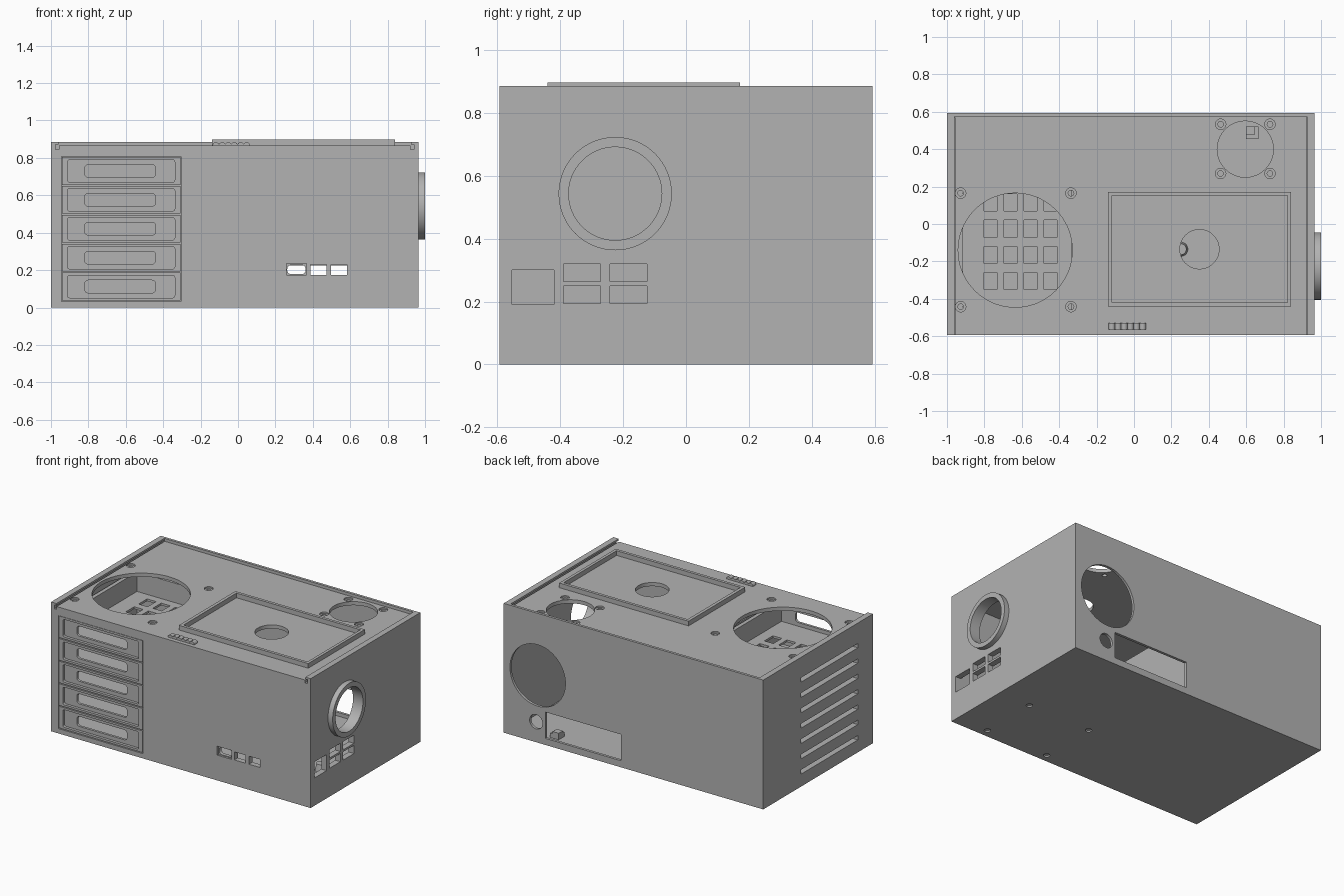
import bpy, bmesh
from math import pi
from mathutils import Matrix, Vector

if "Cube" in bpy.data.objects:
    bpy.data.objects.remove(bpy.data.objects["Cube"])

GREY = (0.45, 0.45, 0.45, 1)
mat = bpy.data.materials.new("plain grey")
mat.use_nodes = True
mat.diffuse_color = GREY
mat.node_tree.nodes["Principled BSDF"].inputs["Base Color"].default_value = GREY


def box(bm, x, y, z, radius=0, axis=1):
    """Box between (low, high) pairs; optional rounded edges along one axis."""
    part = bmesh.new()
    bmesh.ops.create_cube(part, size=1)
    spans = (x, y, z)
    for v in part.verts:
        v.co = Vector([s[0] if c < 0 else s[1] for c, s in zip(v.co, spans)])
    if radius:
        edges = [e for e in part.edges
                 if abs((e.verts[0].co - e.verts[1].co)[axis]) > 1e-6]
        bmesh.ops.bevel(part, geom=edges, offset=radius, segments=5,
                        profile=0.5, affect='EDGES')
    merge(bm, part)


def rod(bm, centre, radius, length, axis="Z", sides=48, radius_end=None):
    """Cylinder or cone centred on a point along an axis."""
    turn = {"X": Matrix.Rotation(pi / 2, 4, 'Y'),
            "Y": Matrix.Rotation(pi / 2, 4, 'X'), "Z": Matrix()}[axis]
    bmesh.ops.create_cone(bm, cap_ends=True, segments=sides, radius1=radius,
                          radius2=radius if radius_end is None else radius_end,
                          depth=length, matrix=Matrix.Translation(centre) @ turn)


def merge(bm, part):
    mesh = bpy.data.meshes.new("part")
    part.to_mesh(mesh)
    part.free()
    bm.from_mesh(mesh)
    bpy.data.meshes.remove(mesh)


def finish(name, bm):
    mesh = bpy.data.meshes.new(name)
    bm.to_mesh(mesh)
    bm.free()
    mesh.materials.append(mat)
    obj = bpy.data.objects.new(name, mesh)
    bpy.context.collection.objects.link(obj)
    return obj


def cut(obj, bm):
    """Subtract the cutter mesh from an object and drop the cutter."""
    cutter = finish("cutter", bm)
    cutter.hide_render = True
    mod = obj.modifiers.new("cut", 'BOOLEAN')
    mod.operation = 'DIFFERENCE'
    mod.solver = 'EXACT'
    mod.use_self = True
    mod.object = cutter
    select(obj)
    bpy.ops.object.modifier_apply(modifier=mod.name)
    bpy.data.objects.remove(cutter)


def select(obj):
    bpy.ops.object.select_all(action='DESELECT')
    obj.select_set(True)
    bpy.context.view_layer.objects.active = obj


def around(c, half):
    return (c - half, c + half)


# Case: hollow box with a sunken top between three rims
bm = bmesh.new()
box(bm, (-1, 0.965), (-0.593, 0.593), (0, 0.885))
case = finish("case", bm)

bm = bmesh.new()
box(bm, (-0.96, 0.925), (-0.555, 0.575), (0.02, 0.84))
cut(case, bm)

bm = bmesh.new()
box(bm, (-0.96, 0.925), (-1, 0.575), (0.865, 1))
for x in (-0.967, 0.932):
    box(bm, around(x, 0.009), (-1, 0.57), (0.845, 0.872))
cut(case, bm)

# Openings in every wall
bm = bmesh.new()
box(bm, (-0.945, -0.305), (-0.7, -0.5), (0.033, 0.807))            # drive bay
box(bm, (0.263, 0.362), (-0.7, -0.5), (0.178, 0.227), 0.022)       # front ports
for x in (0.43, 0.54):
    box(bm, around(x, 0.042), (-0.7, -0.5), (0.175, 0.23))
rod(bm, (0.965, -0.225, 0.543), 0.148, 0.2, "X", 64)               # side duct
box(bm, (0.9, 1.1), (-0.553, -0.42), (0.19, 0.3))                  # side ports
for y in (-0.33, -0.183):
    for z in (0.222, 0.292):
        box(bm, (0.9, 1.1), around(y, 0.059), around(z, 0.028))
for i in range(7):                                                 # side vents
    box(bm, (-1.1, -0.95), (-0.43, 0.183), around(0.1 + i * 0.105, 0.015))
rod(bm, (0.708, 0.593, 0.46), 0.21, 0.2, "Y", 64)                  # back holes
rod(bm, (0.72, 0.593, 0.14), 0.049, 0.2, "Y", 32)
box(bm, (0.078, 0.65), (0.5, 0.7), (0.045, 0.225))
rod(bm, (-0.635, -0.14, 0.86), 0.305, 0.2, "Z", 72)                # top holes
rod(bm, (0.595, 0.4, 0.86), 0.15, 0.2, "Z", 64)
rod(bm, (0.35, -0.135, 0.86), 0.105, 0.2, "Z", 48)
cut(case, bm)

# Port recess, fan screw holes with wide heads and floor screw holes
fan_screws = [(x, y) for x in (-0.927, -0.337) for y in (-0.442, 0.165)]
fan_screws += [(x, y) for x in (0.463, 0.727) for y in (0.27, 0.533)]
floor_screws = [(x, y) for x in (0.25, 0.725) for y in (-0.536, -0.135)]
bm = bmesh.new()
box(bm, (0.258, 0.367), (-0.7, -0.58), (0.173, 0.234))
for x, y in fan_screws:
    rod(bm, (x, y, 0.875), 0.028, 0.04, "Z", 24)
cut(case, bm)
bm = bmesh.new()
for x, y in fan_screws:
    rod(bm, (x, y, 0.85), 0.015, 0.1, "Z", 16)
for x, y in floor_screws:
    rod(bm, (x, y, 0), 0.02, 0.1, "Z", 20)
cut(case, bm)

# Duct collar on the side
bm = bmesh.new()
rod(bm, (0.981, -0.225, 0.543), 0.18, 0.038, "X", 64)
collar = finish("duct_collar", bm)
bm = bmesh.new()
rod(bm, (0.981, -0.225, 0.543), 0.148, 0.2, "X", 64)
cut(collar, bm)

# Raised frame on the top
bm = bmesh.new()
box(bm, (-0.14, 0.84), (-0.44, 0.172), (0.86, 0.897))
frame = finish("top_frame", bm)
bm = bmesh.new()
box(bm, (-0.118, 0.82), (-0.42, 0.152), (0.8, 1))
cut(frame, bm)

# Ribbed grip near the front edge
bm = bmesh.new()
for i in range(6):
    rod(bm, (-0.118 + i * 0.033, -0.547, 0.866), 0.018, 0.036, "Y", 16)
grip = finish("lid_grip", bm)

# Drive trays: recessed front, side rails, back and vented floor
BAY_STEP = 0.1545
for n in range(5):
    z = 0.112 + n * BAY_STEP
    bottom, top = z - 0.074, z + 0.074
    bm = bmesh.new()
    box(bm, (-0.942, -0.308), (-0.591, 0.24), (bottom, top))
    tray = finish("drive_tray_%d" % (n + 1), bm)
    bm = bmesh.new()
    box(bm, (-0.915, -0.335), (-0.555, 0.215), (bottom + 0.015, top + 0.1))
    box(bm, (-0.912, -0.338), (-0.7, -0.572), around(z, 0.06), 0.012)
    cut(tray, bm)
    bm = bmesh.new()
    box(bm, (-0.82, -0.44), (-0.7, -0.5), around(z, 0.034), 0.02)
    for i in range(4):
        for j in range(4):
            box(bm, around(-0.767 + i * 0.107, 0.034),
                around(-0.305 + j * 0.14, 0.046), (bottom - 0.02, bottom + 0.04))
    cut(tray, bm)

# Wall beside the trays
bm = bmesh.new()
box(bm, (-0.3, -0.28), (-0.56, 0.25), (0.015, 0.81))
finish("bay_wall", bm)

# Board standoffs and cable anchor on the floor
bm = bmesh.new()
for x, y in floor_screws:
    rod(bm, (x, y, 0.04), 0.04, 0.06, "Z", 24, 0.03)
standoffs = finish("board_standoffs", bm)
bm = bmesh.new()
box(bm, (0.6, 0.665), (0.455, 0.52), (0.015, 0.05))
box(bm, (0.6, 0.645), (0.475, 0.52), (0.045, 0.065))
finish("cable_anchor", bm)

# Soft shading on the round parts only
for obj in (case, collar, grip, standoffs):
    select(obj)
    bpy.ops.object.shade_smooth_by_angle(angle=pi / 6)
